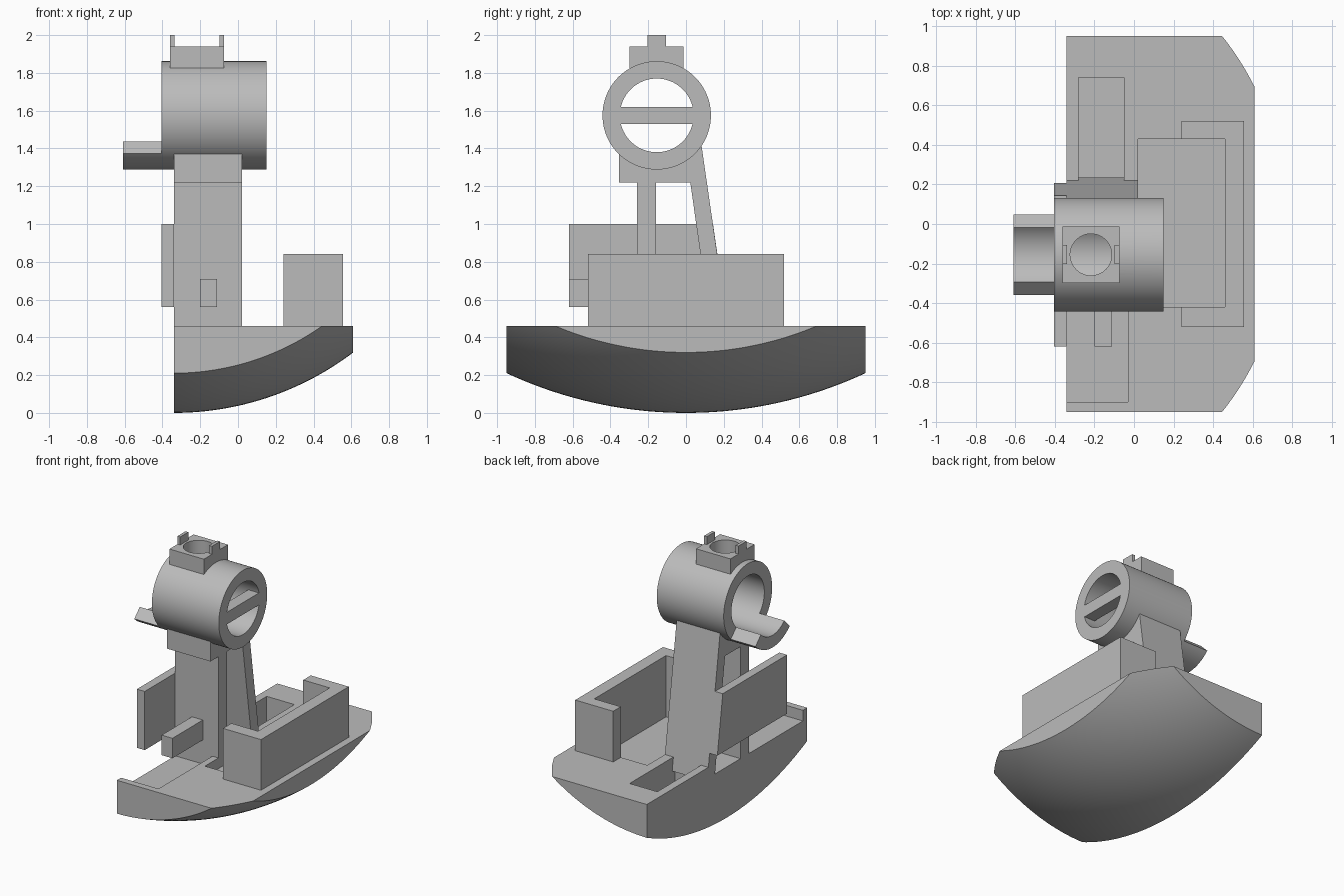
import bpy, bmesh
from math import sin, cos, pi, radians, sqrt

cube = bpy.data.objects.get("Cube")
if cube:
    bpy.data.objects.remove(cube, do_unlink=True)

grey = bpy.data.materials.new("plain grey")
grey.use_nodes = True
grey.diffuse_color = (0.5, 0.5, 0.5, 1)
grey.node_tree.nodes["Principled BSDF"].inputs["Base Color"].default_value = (0.5, 0.5, 0.5, 1)


def finish(name, bm):
    bmesh.ops.recalc_face_normals(bm, faces=bm.faces[:])
    mesh = bpy.data.meshes.new(name)
    bm.to_mesh(mesh)
    bm.free()
    mesh.materials.append(grey)
    obj = bpy.data.objects.new(name, mesh)
    bpy.context.collection.objects.link(obj)
    return obj


def prism(name, outline, lo, hi, axis="x"):
    """Extrude an outline: (y, z) along x, or (x, y) along z."""
    bm = bmesh.new()
    ends = []
    for t in (lo, hi):
        ends.append([bm.verts.new((t, a, b) if axis == "x" else (a, b, t)) for a, b in outline])
        bm.faces.new(ends[-1])
    n = len(outline)
    for i in range(n):
        j = (i + 1) % n
        bm.faces.new((ends[0][i], ends[0][j], ends[1][j], ends[1][i]))
    return finish(name, bm)


def box(name, x0, x1, y0, y1, z0, z1):
    return prism(name, [(y0, z0), (y1, z0), (y1, z1), (y0, z1)], x0, x1)


def arc(cx, cy, r, a0=0, a1=360, n=96, closed=True):
    steps = n if closed else n + 1
    angles = [radians(a0 + (a1 - a0) * i / n) for i in range(steps)]
    return [(cx + r * cos(a), cy + r * sin(a)) for a in angles]


def cut(obj, cutter, operation="DIFFERENCE"):
    cutter.hide_render = True
    mod = obj.modifiers.new("cut", "BOOLEAN")
    mod.operation = operation
    mod.solver = "EXACT"
    mod.object = cutter
    bpy.context.view_layer.update()
    result = bpy.data.meshes.new_from_object(obj.evaluated_get(bpy.context.evaluated_depsgraph_get()))
    obj.modifiers.clear()
    obj.data = result
    bpy.data.objects.remove(cutter, do_unlink=True)


def smooth(obj):
    for p in obj.data.polygons:
        p.use_smooth = True
    obj.data.set_sharp_from_angle(angle=radians(25))


# Rocker base: an arched profile swept about a lengthwise axis, trimmed to a block
SWEEP, ARCH, EDGE, DECK, HALF = 1.57, 2.25, -0.34, 0.46, 0.95
bm = bmesh.new()
rows = []
for i in range(49):
    y = HALF * (i / 24 - 1)
    r = SWEEP - (ARCH - sqrt(ARCH * ARCH - y * y))
    row = [bm.verts.new((EDGE, y, SWEEP))]
    for k in range(-2, 32):
        a = radians(1.5 * k)
        row.append(bm.verts.new((EDGE + r * sin(a), y, SWEEP - r * cos(a))))
    rows.append(row)
for p, q in zip(rows, rows[1:]):
    for k in range(len(p)):
        j = (k + 1) % len(p)
        bm.faces.new((p[k], p[j], q[j], q[k]))
bm.faces.new(rows[0])
bm.faces.new(rows[-1])
base = finish("rocker_base", bm)
cut(base, box("trim", EDGE, 0.61, -1, 1, -0.1, DECK), "INTERSECT")

# Sunken areas in the deck
cut(base, box("side_recess", -0.5, -0.03, -0.9, 0.15, 0.38, 0.6))
cut(base, box("middle_recess", 0.02, 0.46, -0.42, 0.43, 0.38, 0.6))
cut(base, box("rear_pocket", -0.28, -0.05, 0.2, 0.74, 0.27, 0.6))
smooth(base)

# C-shaped guard wall
prism("guard_wall", [(0.24, -0.52), (0.555, -0.52), (0.555, 0.52), (0.24, 0.52),
                     (0.24, 0.43), (0.46, 0.43), (0.46, -0.42), (0.24, -0.42)],
      DECK - 0.02, 0.84, "z")

# Support column, leaning leg, saddle, peg and side plate
box("front_column", EDGE, 0.02, -0.26, -0.16, 0.36, 1.25)
prism("leaning_leg", [(0.08, 1.43), (0.235, 0.36), (0.145, 0.36), (0, 1.38)], EDGE, 0.02)
box("saddle", EDGE, 0.02, -0.355, 0.025, 1.22, 1.37)
box("front_peg", -0.2, -0.11, -0.62, -0.25, 0.56, 0.71)
prism("side_plate", [(-0.62, 0.56), (0.207, 0.56), (0.143, 1.0), (-0.62, 1.0)], -0.405, EDGE)

# Barrel with bore, cross bar and lower tongue
AY, AZ, OUT, BORE, BACK, MOUTH = -0.155, 1.575, 0.287, 0.195, -0.405, 0.15
barrel = prism("barrel", arc(AY, AZ, OUT), BACK, MOUTH)
cut(barrel, prism("bore", arc(AY, AZ, BORE), -1, 1))
box("cross_bar", 0.06, MOUTH, AY - BORE, AY + BORE, 1.53, 1.62)
tongue = prism("tongue", arc(AY, AZ, OUT, 225, 315, 24, False)
               + arc(AY, AZ, BORE, 315, 225, 24, False), -0.61, BACK)
smooth(tongue)

# Top socket with a round hole reaching the bore, and two tabs
SX = -0.2175
socket = box("top_socket", SX - 0.143, SX + 0.143, AY - 0.143, AY + 0.143, 1.825, 1.94)
for part in (barrel, socket):
    cut(part, prism("socket_hole", arc(SX, AY, 0.105, n=64), 1.6, 2.1, "z"))
    smooth(part)
for side, label in ((-1, "right"), (1, "left")):
    x0, x1 = sorted((SX + side * 0.143, SX + side * 0.12))
    box(label + "_tab", x0, x1, AY - 0.048, AY + 0.048, 1.93, 2.0)
